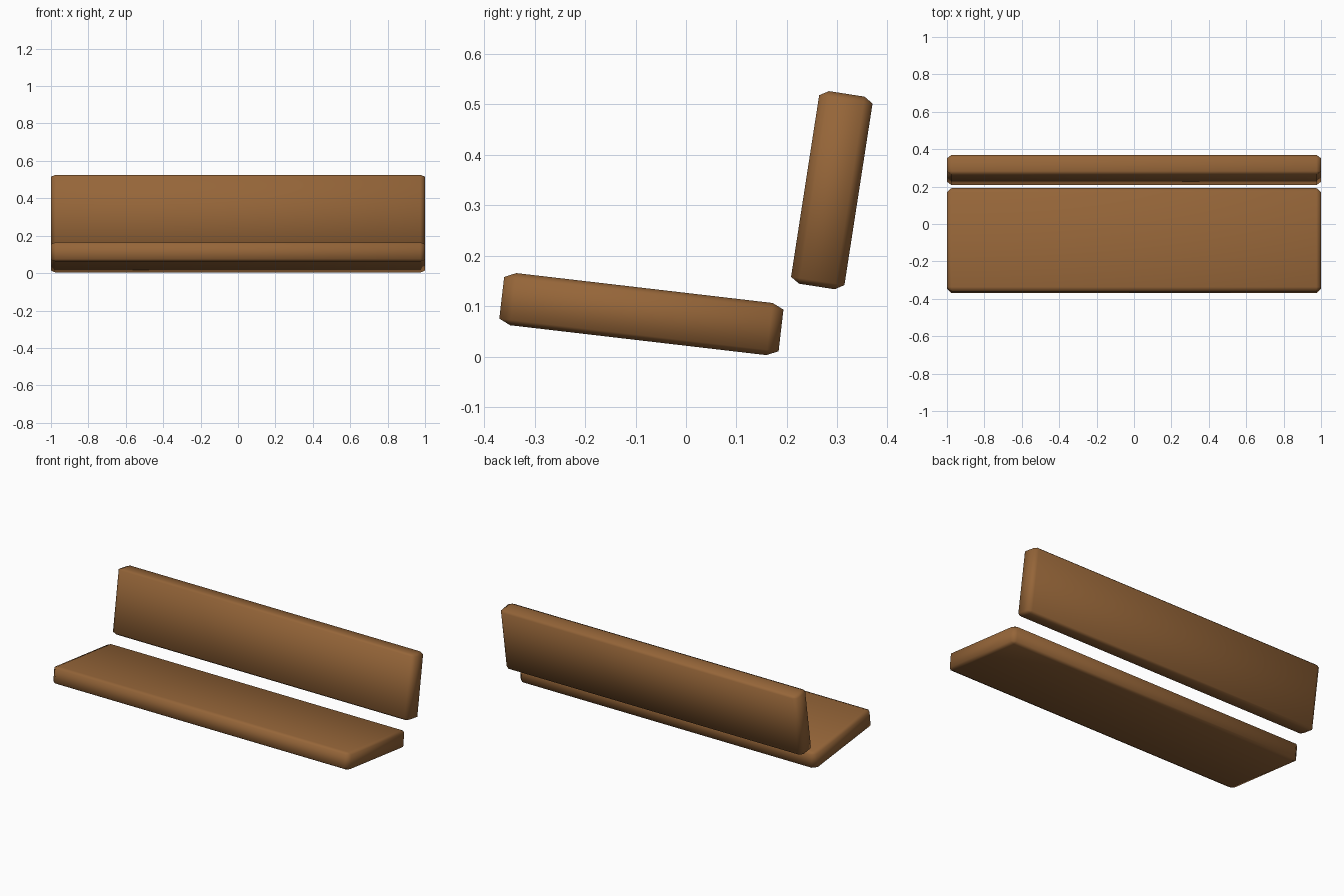
import bpy, bmesh
from math import radians
from mathutils import Vector

if "Cube" in bpy.data.objects:
    bpy.data.objects.remove(bpy.data.objects["Cube"])

wood = bpy.data.materials.new("wood")
wood.diffuse_color = (0.30, 0.13, 0.04, 1)
wood.use_nodes = True
wood.node_tree.nodes["Principled BSDF"].inputs["Base Color"].default_value = wood.diffuse_color


def plank(name, size, chamfer, centre, tilt):
    """Smooth-shaded board with a single chamfer whose width differs per axis."""
    bm = bmesh.new()
    bmesh.ops.create_cube(bm, size=1)
    # Chamfer by one unit in a stretched space, then scale to the real widths
    bmesh.ops.scale(bm, vec=Vector([s / c for s, c in zip(size, chamfer)]), verts=bm.verts)
    bmesh.ops.bevel(bm, geom=bm.edges[:], offset=1, segments=1, affect='EDGES')
    bmesh.ops.scale(bm, vec=Vector(chamfer), verts=bm.verts)
    bmesh.ops.recalc_face_normals(bm, faces=bm.faces)
    for f in bm.faces:
        f.smooth = True
    mesh = bpy.data.meshes.new(name)
    bm.to_mesh(mesh)
    bm.free()
    mesh.materials.append(wood)
    obj = bpy.data.objects.new(name, mesh)
    obj.location = centre
    obj.rotation_euler.x = radians(tilt)
    bpy.context.collection.objects.link(obj)
    return obj


# Seat board, dipping towards the back
plank("seat", (2, 0.557, 0.104), (0.025, 0.023, 0.0105), (0, -0.0884, 0.084), -6.65)
# Backrest board, leaning backwards
plank("backrest", (2, 0.107, 0.386), (0.025, 0.0178, 0.011), (0, 0.2888, 0.3295), -8.8)
